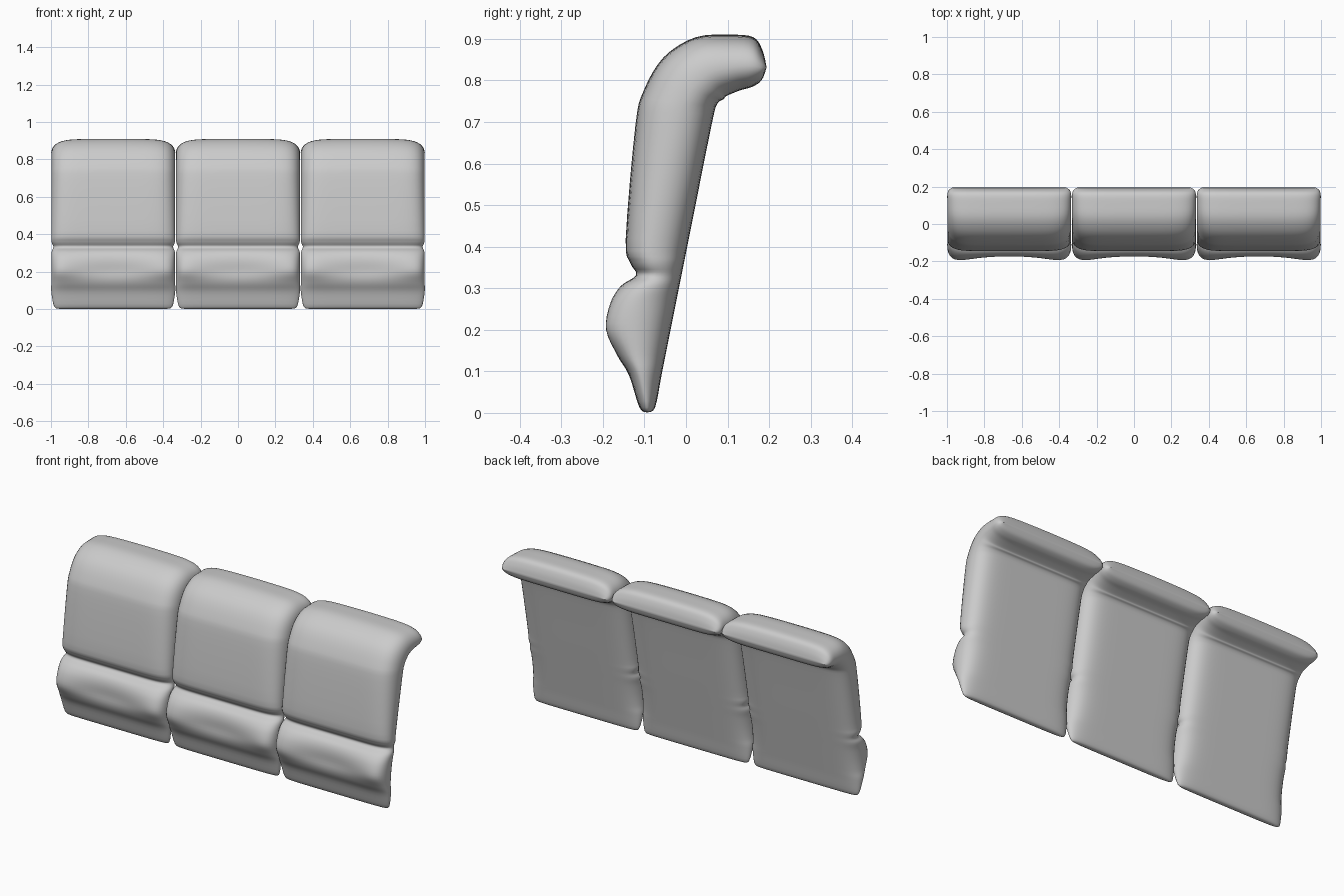
import bpy, bmesh, math

if "Cube" in bpy.data.objects:
    bpy.data.objects.remove(bpy.data.objects["Cube"])

# Side profile: front (y, z) and seam y; the back panel is a straight slope here
LOWER = [(-.112, .013, -.094), (-.137, .09, -.107), (-.167, .14, -.119),
         (-.193, .2, -.122), (-.184, .262, -.112), (-.158, .305, -.09),
         (-.12, .332, -.07), (-.135, .362, -.078), (-.145, .42, -.078),
         (-.122, .69, -.025)]
# Rolled top: centre line (y, z), direction towards the front, half thickness
ROLL = [(-.014, .758, 170, .09), (.018, .805, 145, .088), (.06, .833, 118, .08),
        (.118, .843, 100, .068), (.16, .844, 88, .06), (.183, .836, 88, .036)]
HALF, SUB, N = .331, 4, 32


def bump(z, centre, size):
    return math.exp(-((z - centre) / size)**2)


def stations():
    """Front, seam, back, half width and dent for each step up the cushion."""
    out = [(-.093, .001) * 3 + (HALF - .045, 0)]
    for y, z, seam in LOWER:
        w = HALF - .011*bump(z, .332, .018) - .02*bump(z, 0, .025)
        dent = .5*bump(z, .215, .065)
        out.append((y, z, seam, z, -.077 + .2*z, z, w, dent))
    for i, (y, z, ang, r) in enumerate(ROLL):
        c, s = r*math.cos(math.radians(ang)), r*math.sin(math.radians(ang))
        w = HALF - (.009 if i == len(ROLL) - 1 else 0)
        out.append((y + c, z + s, y - .15*c, z - .15*s, y - c, z - s, w, -.02*(i + 1)))
    out.append((.194, .831) * 3 + (HALF - .026, 0))
    return out


def spline(points, sub):
    """Catmull-Rom through tuples."""
    out = []
    for i in range(len(points) - 1):
        a, b = points[max(i - 1, 0)], points[i]
        c, d = points[i + 1], points[min(i + 2, len(points) - 1)]
        for k in range(sub):
            t = k / sub
            out.append([.5 * (2*q + (r - p)*t + (2*p - 5*q + 4*r - s)*t*t
                              + (3*q - p - 3*r + s)*t**3)
                        for p, q, r, s in zip(a, b, c, d)])
    out.append(list(points[-1]))
    return out


def ring(st, cx):
    """Padded cross-section: front bulge and back panel meeting at the seams."""
    fy, fz, sy, sz, by, bz, w, d = st
    us = [math.sin(math.pi * (k / N - .5)) for k in range(N + 1)]
    pts = []
    for u in us:
        h = math.sqrt(max(0, 1 - u**8))
        f = h * ((1 - d*(1 - u*u)) * (1 + .65*d) if d > 0 else 1 + d*u*u)
        pts.append((cx + w*u, sy + (fy - sy)*f, sz + (fz - sz)*f))
    for u in us[-2:0:-1]:
        h = math.sqrt(max(0, 1 - u**8))
        pts.append((cx + w*u, sy + (by - sy)*h, sz + (bz - sz)*h))
    return pts


def cushion(name, cx):
    bm = bmesh.new()
    rings = [[bm.verts.new(p) for p in ring(st, cx)] for st in spline(stations(), SUB)]
    n = len(rings[0])
    for a, b in zip(rings, rings[1:]):
        for i in range(n):
            j = (i + 1) % n
            bm.faces.new((a[i], a[j], b[j], b[i]))
    # The bottom edge and rear lip pinch to a line, so welding closes them
    bmesh.ops.remove_doubles(bm, verts=bm.verts, dist=.0002)
    bmesh.ops.recalc_face_normals(bm, faces=bm.faces)
    for f in bm.faces:
        f.smooth = True
    me = bpy.data.meshes.new(name)
    bm.to_mesh(me)
    bm.free()
    bpy.context.collection.objects.link(bpy.data.objects.new(name, me))


# Three identical back cushions side by side
for label, cx in (("left", -.667), ("middle", 0), ("right", .667)):
    cushion("back_cushion_" + label, cx)
